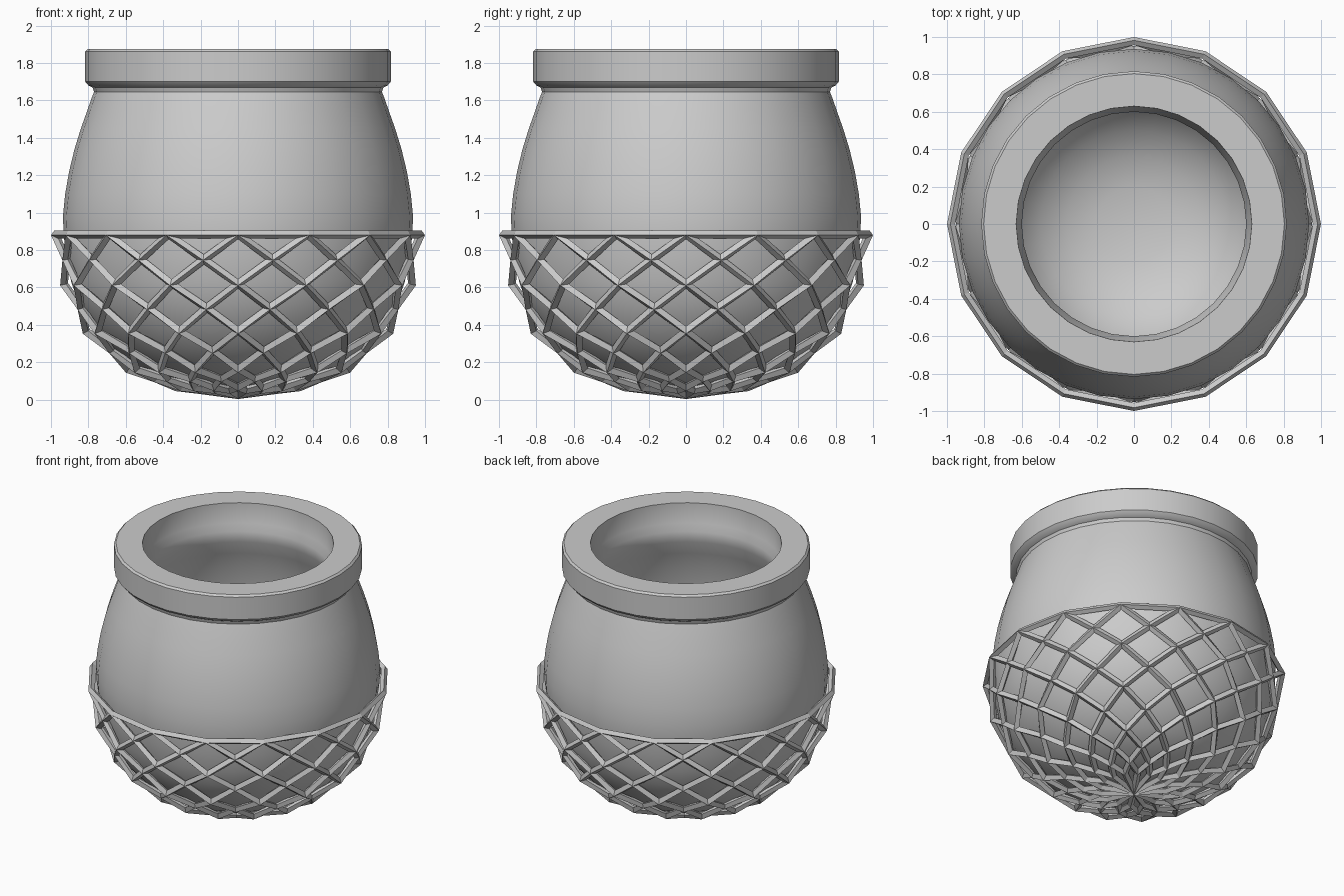
import bpy, bmesh, math

if "Cube" in bpy.data.objects:
    bpy.data.objects.remove(bpy.data.objects["Cube"])


def finish(name, bm, smooth_angle=None):
    bmesh.ops.recalc_face_normals(bm, faces=bm.faces)
    me = bpy.data.meshes.new(name)
    bm.to_mesh(me)
    bm.free()
    if smooth_angle:
        me.shade_smooth()
        me.set_sharp_from_angle(angle=math.radians(smooth_angle))
    ob = bpy.data.objects.new(name, me)
    bpy.context.collection.objects.link(ob)
    return ob


def lathe(name, profile, sides):
    bm = bmesh.new()
    verts = [bm.verts.new((r, 0, z)) for r, z in profile]
    edges = [bm.edges.new(p) for p in zip(verts, verts[1:])]
    bmesh.ops.spin(bm, geom=verts + edges, cent=(0, 0, 0), axis=(0, 0, 1),
                   angle=math.tau, steps=sides)
    bmesh.ops.remove_doubles(bm, verts=bm.verts, dist=1e-4)
    return finish(name, bm, 38)


# Thick-walled pot: outside, lip, then hollow inside
outside = [(0, .06), (.216, .07), (.45, .123), (.57, .19), (.68, .275), (.78, .39),
           (.85, .51), (.892, .63), (.918, .76), (.932, .88), (.936, .98),
           (.924, 1.1), (.903, 1.22), (.874, 1.34), (.84, 1.45), (.808, 1.54),
           (.78, 1.62)]
lip = [(.77, 1.645), (.777, 1.668), (.8, 1.68), (.817, 1.7), (.817, 1.862),
       (.804, 1.875), (.63, 1.875), (.625, 1.73), (.6, 1.68)]
inside = [(.61, 1.6), (.65, 1.5), (.69, 1.38), (.727, 1.2), (.745, 1.0), (.735, .82),
          (.69, .64), (.61, .49), (.5, .38), (.36, .3), (.2, .26), (0, .25)]
lathe("pot_body", outside + lip + inside, 32)

# Diamond lattice basket: staggered rings joined by four-sided faces
N = 16
main = [(.978, .883), (.93, .617), (.812, .365), (.587, .162), (.33, .067)]
pole_z = .025
half = math.cos(math.pi / N)
rings = []
for i, (r, z) in enumerate(main):
    rings.append((r, z))
    if i < len(main) - 1:
        r2, z2 = main[i + 1]
        rings.append(((r + r2) / 2 * half, (z + z2) / 2))
    else:
        rings.append((r * 2 / 3 * half, (2 * z + pole_z) / 3))

bm = bmesh.new()
grid = []
for k, (r, z) in enumerate(rings):
    grid.append([bm.verts.new((r * math.cos(a), r * math.sin(a), z))
                 for a in ((j + .5 * (k % 2)) * math.tau / N for j in range(N))])
grid.append([bm.verts.new((0, 0, pole_z))] * N)
for j in range(N):
    bm.faces.new((grid[0][j], grid[1][j], grid[0][(j + 1) % N]))
    for k in range(len(rings) - 1):
        left = grid[k + 1][(j - 1 + k % 2) % N]
        right = grid[k + 1][(j + k % 2) % N]
        bm.faces.new((grid[k][j], left, grid[k + 2][j], right))
basket = finish("lattice_basket", bm)
wire = basket.modifiers.new("struts", "WIREFRAME")
wire.thickness = .044
wire.offset = 0
wire.use_boundary = True
wire.use_even_offset = True
wire.use_replace = True
